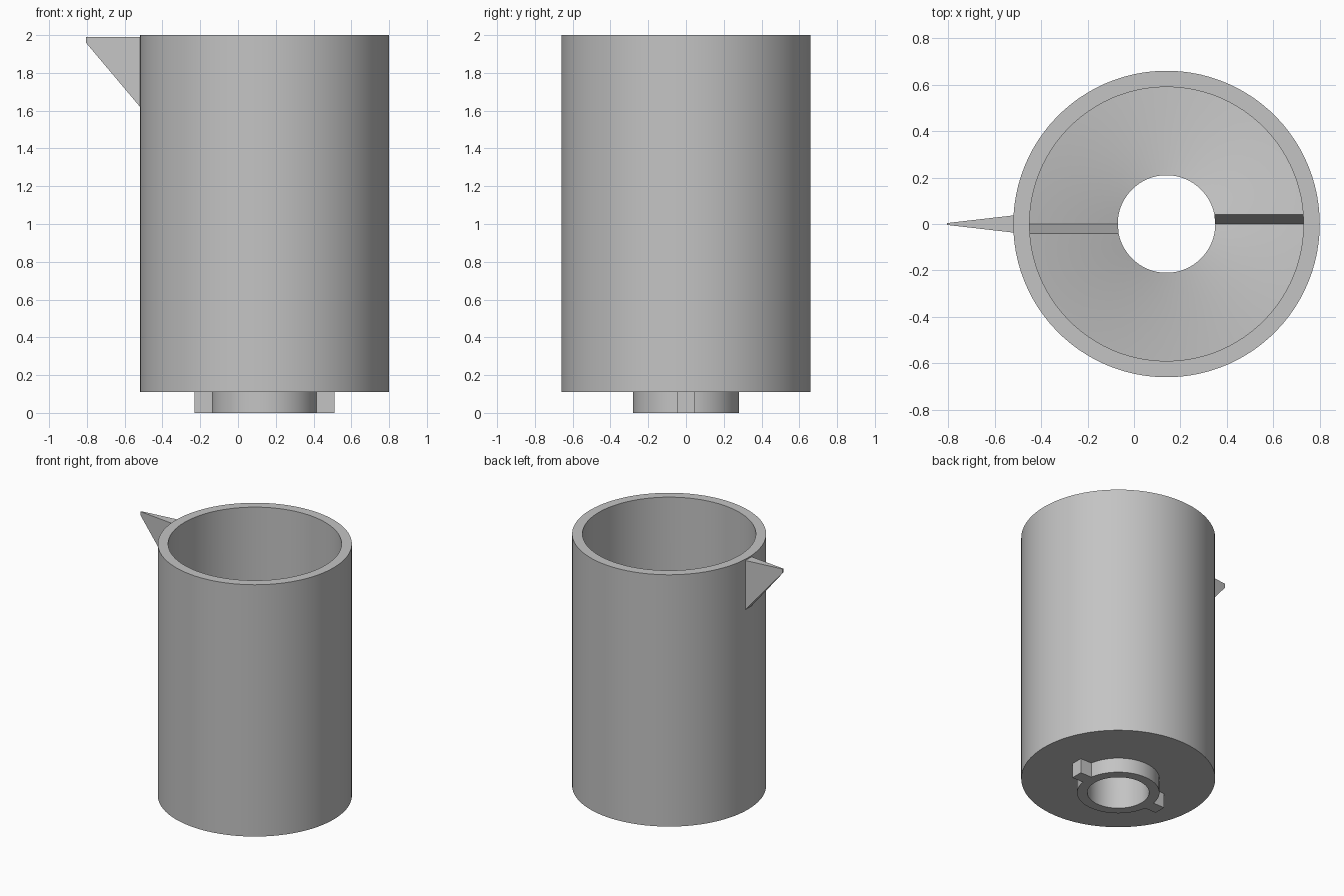
import bpy, bmesh
from math import sin, cos, asin, pi

cube = bpy.data.objects.get("Cube")
if cube:
    bpy.data.objects.remove(cube, do_unlink=True)

CX = 0.14                      # axis of the cup
BORE, NECK, INNER, OUTER = 0.21, 0.28, 0.59, 0.66
BASE, TOP = 0.11, 2.0
LOW, HIGH = 0.2, 0.42          # ends of each floor ramp
STEP = 0.04                    # plan width of the step between ramps
SEGS = 48                      # segments per half turn

grey = bpy.data.materials.new("plain grey")
grey.use_nodes = True
colour = (0.55, 0.55, 0.55, 1)
grey.diffuse_color = colour
grey.node_tree.nodes["Principled BSDF"].inputs["Base Color"].default_value = colour


def finish(bm, name, smooth=False):
    bmesh.ops.recalc_face_normals(bm, faces=bm.faces)
    mesh = bpy.data.meshes.new(name)
    bm.to_mesh(mesh)
    bm.free()
    mesh.materials.append(grey)
    obj = bpy.data.objects.new(name, mesh)
    bpy.context.collection.objects.link(obj)
    if smooth:
        bpy.ops.object.select_all(action='DESELECT')
        obj.select_set(True)
        bpy.context.view_layer.objects.active = obj
        bpy.ops.object.shade_smooth_by_angle(angle=pi / 6)
    return obj


# Cup: a turned profile whose floor is two ramps, each ending in a steep step
bm = bmesh.new()
columns = []
for half in (0, pi):
    for i in range(-1, SEGS):
        t = i / SEGS
        floor = LOW if i < 0 else HIGH + (LOW - HIGH) * t
        profile = [(BORE, 0), (NECK, 0), (NECK, BASE), (OUTER, BASE), (OUTER, TOP),
                   (INNER, TOP), (INNER, floor), (0.4, floor), (BORE, floor)]
        column = []
        for r, z in profile:
            start = asin(STEP / r)
            a = half + (0 if i < 0 else start + (pi - start) * t)
            column.append(bm.verts.new((CX + r * cos(a), r * sin(a), z)))
        columns.append(column)
for k, a in enumerate(columns):
    b = columns[(k + 1) % len(columns)]
    for j in range(len(a)):
        n = (j + 1) % len(a)
        bm.faces.new((a[j], b[j], b[n], a[n]))
finish(bm, "cup_body", smooth=True)

# Locking lugs on both sides of the neck
for side, name in ((1, "left_lug"), (-1, "right_lug")):
    bm = bmesh.new()
    bmesh.ops.create_cube(bm, size=1)
    for v in bm.verts:
        reach = 0.37 if v.co.x > 0 else 0.26
        v.co = (CX + side * reach, v.co.y * 0.09, BASE * (v.co.z + 0.5))
    finish(bm, name)

# Tapered pointer beside the rim
bm = bmesh.new()
ends = []
for x, w, low in ((-0.51, 0.038, 1.61), (-0.805, 0.004, 1.96)):
    ends.append([bm.verts.new((x, y, z)) for y, z in
                 ((-w, low), (w, low), (w, 1.99), (-w, 1.99))])
root, tip = ends
bm.faces.new(root)
bm.faces.new(tip)
for j in range(4):
    n = (j + 1) % 4
    bm.faces.new((root[j], root[n], tip[n], tip[j]))
finish(bm, "pointer")
